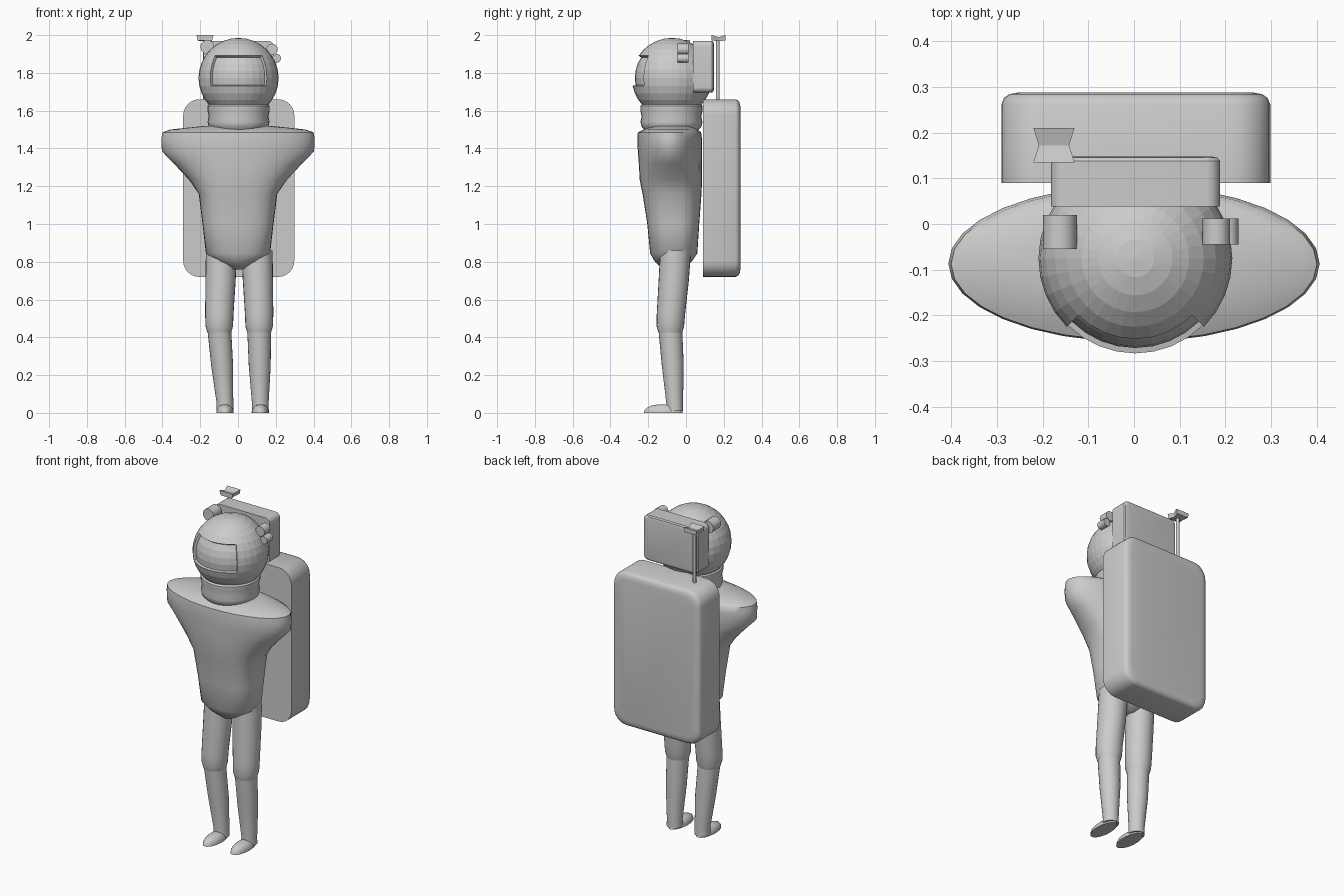
import bpy, bmesh, math
from mathutils import Vector

if "Cube" in bpy.data.objects:
    bpy.data.objects.remove(bpy.data.objects["Cube"])

gray = bpy.data.materials.new("suit gray")
gray.diffuse_color = (0.6, 0.6, 0.6, 1)
gray.use_nodes = True
gray.node_tree.nodes["Principled BSDF"].inputs["Base Color"].default_value = gray.diffuse_color


def finish(name, bm, smooth=True, angle=35):
    bmesh.ops.recalc_face_normals(bm, faces=bm.faces[:])
    me = bpy.data.meshes.new(name)
    bm.to_mesh(me)
    bm.free()
    me.materials.append(gray)
    ob = bpy.data.objects.new(name, me)
    bpy.context.collection.objects.link(ob)
    if smooth:
        bpy.ops.object.select_all(action='DESELECT')
        ob.select_set(True)
        bpy.context.view_layer.objects.active = ob
        bpy.ops.object.shade_smooth_by_angle(angle=math.radians(angle))
    return ob


def loft(name, rings, smooth=True, angle=35):
    """Skin a list of closed rings and cap both ends."""
    bm = bmesh.new()
    vs = [[bm.verts.new(p) for p in r] for r in rings]
    n = len(vs[0])
    for a, b in zip(vs, vs[1:]):
        for i in range(n):
            j = (i + 1) % n
            bm.faces.new((a[i], a[j], b[j], b[i]))
    bm.faces.new(vs[0])
    bm.faces.new(vs[-1])
    return finish(name, bm, smooth, angle)


def oval(cx, cy, z, rx, ry, n=24, p=2.0):
    """Horizontal superellipse ring."""
    pts = []
    for i in range(n):
        t = 2 * math.pi * i / n
        c, s = math.cos(t), math.sin(t)
        pts.append((cx + rx * math.copysign(abs(c) ** (2 / p), c),
                    cy + ry * math.copysign(abs(s) ** (2 / p), s), z))
    return pts


def rounded_box(name, x0, x1, z0, z1, r, levels):
    """Rounded rectangle in xz; levels are (y, inset) pairs."""
    rings = []
    for y, inset in levels:
        ring = []
        rr = max(r - inset * 0.5, 0.01)
        for k, (cx, cz) in enumerate(((x1 - inset - rr, z1 - inset - rr), (x0 + inset + rr, z1 - inset - rr),
                                      (x0 + inset + rr, z0 + inset + rr), (x1 - inset - rr, z0 + inset + rr))):
            for i in range(7):
                t = math.pi / 2 * (k + i / 6)
                ring.append((cx + rr * math.cos(t), y, cz + rr * math.sin(t)))
        rings.append(ring)
    return loft(name, rings)


def lamp(name, x, z, r, y0, y1):
    """Small cylinder facing forward."""
    circle = [(x + r * math.cos(i * math.pi / 8), z + r * math.sin(i * math.pi / 8)) for i in range(16)]
    loft(name, [[(a, y, b) for a, b in circle] for y in (y0, y1)])


# Torso with short sleeve stumps: (z, half width, front y, back y, roundness)
torso = [(0.76, 0.03, -0.12, -0.01, 2), (0.80, 0.12, -0.165, 0.03, 2.2), (0.845, 0.17, -0.19, 0.06, 2.6),
         (1.00, 0.188, -0.205, 0.07, 2.6), (1.16, 0.208, -0.23, 0.082, 2.6), (1.235, 0.26, -0.245, 0.085, 2.3),
         (1.32, 0.34, -0.25, 0.085, 2.1), (1.385, 0.403, -0.255, 0.085, 2), (1.45, 0.406, -0.258, 0.085, 2),
         (1.485, 0.40, -0.255, 0.08, 2), (1.50, 0.36, -0.225, 0.06, 2), (1.52, 0.17, -0.18, 0.03, 2)]
loft("torso", [oval(0, (f + b) / 2, z, w, (b - f) / 2, 32, p) for z, w, f, b, p in torso], angle=50)

# Neck ring
neck = [(1.495, 0.14), (1.515, 0.158), (1.54, 0.164), (1.57, 0.158), (1.60, 0.165), (1.625, 0.165), (1.64, 0.15)]
loft("neck_ring", [oval(0.003, -0.077, z, r, r, 32) for z, r in neck])

# Helmet with recessed visor panel
bm = bmesh.new()
bmesh.ops.create_uvsphere(bm, u_segments=32, v_segments=16, radius=0.212)
visor = []
for f in bm.faces:
    c = f.calc_center_median()
    lat = math.degrees(math.asin(c.z / c.length))
    lon = math.degrees(math.atan2(c.x, -c.y))
    if -11.3 < lat < 33.8 and abs(lon) < 45:
        visor.append(f)
new = bmesh.ops.extrude_face_region(bm, geom=visor)["geom"]
for v in new:
    if isinstance(v, bmesh.types.BMVert):
        v.co *= 0.925
bmesh.ops.delete(bm, geom=[f for f in visor if f.is_valid], context='FACES')
bmesh.ops.translate(bm, verts=bm.verts[:], vec=Vector((0.003, -0.075, 1.773)))
finish("helmet", bm, smooth=False)

# Legs and feet
for side, top, knee, ankle in (("left", -0.088, -0.099, -0.069), ("right", 0.101, 0.112, 0.118)):
    thigh = [(0.86, top, -0.055, 0.082), (0.70, top * 0.6 + knee * 0.4, -0.065, 0.08),
             (0.52, knee, -0.08, 0.075), (0.46, knee, -0.083, 0.073), (0.425, knee, -0.083, 0.063)]
    loft(side + "_thigh", [oval(x, y, z, r, r) for z, x, y, r in thigh])
    shin = [(0.44, knee, -0.083, 0.063), (0.25, (knee + ankle) / 2, -0.07, 0.058),
            (0.05, ankle, -0.06, 0.044), (0.01, ankle, -0.06, 0.045)]
    loft(side + "_shin", [oval(x, y, z, r, r) for z, x, y, r in shin])
    foot = [(0, 1), (0.015, 0.97), (0.028, 0.85), (0.039, 0.6), (0.045, 0.25)]
    loft(side + "_foot", [oval(ankle, -0.12, z, 0.046 * s, 0.102 * s) for z, s in foot])

# Life support backpack and box behind the helmet
rounded_box("backpack", -0.29, 0.298, 0.72, 1.66, 0.085,
            [(0.09, 0), (0.262, 0), (0.276, 0.006), (0.284, 0.018), (0.288, 0.04)])
rounded_box("head_box", -0.182, 0.188, 1.695, 1.97, 0.03,
            [(0.038, 0), (0.138, 0), (0.145, 0.006), (0.148, 0.02)])

# Helmet lamps
lamp("left_lamp", -0.162, 1.937, 0.037, -0.055, 0.02)
lamp("right_lamp_large", 0.18, 1.925, 0.03, -0.045, 0.012)
lamp("right_lamp_small", 0.205, 1.877, 0.023, -0.045, 0.012)

# Antenna pole and pinched head
loft("antenna_pole", [oval(-0.175, 0.168, z, 0.01, 0.01, 12) for z in (1.64, 1.975)])
rings = []
for y, w, z0, z1 in ((0.135, 0.045, 1.972, 2.0), (0.172, 0.033, 1.968, 1.99), (0.21, 0.045, 1.972, 2.0)):
    rings.append([(-0.175 - w, y, z1), (-0.175 + w, y, z1), (-0.175 + w * 0.85, y, z0), (-0.175 - w * 0.85, y, z0)])
loft("antenna_head", rings, smooth=False)
